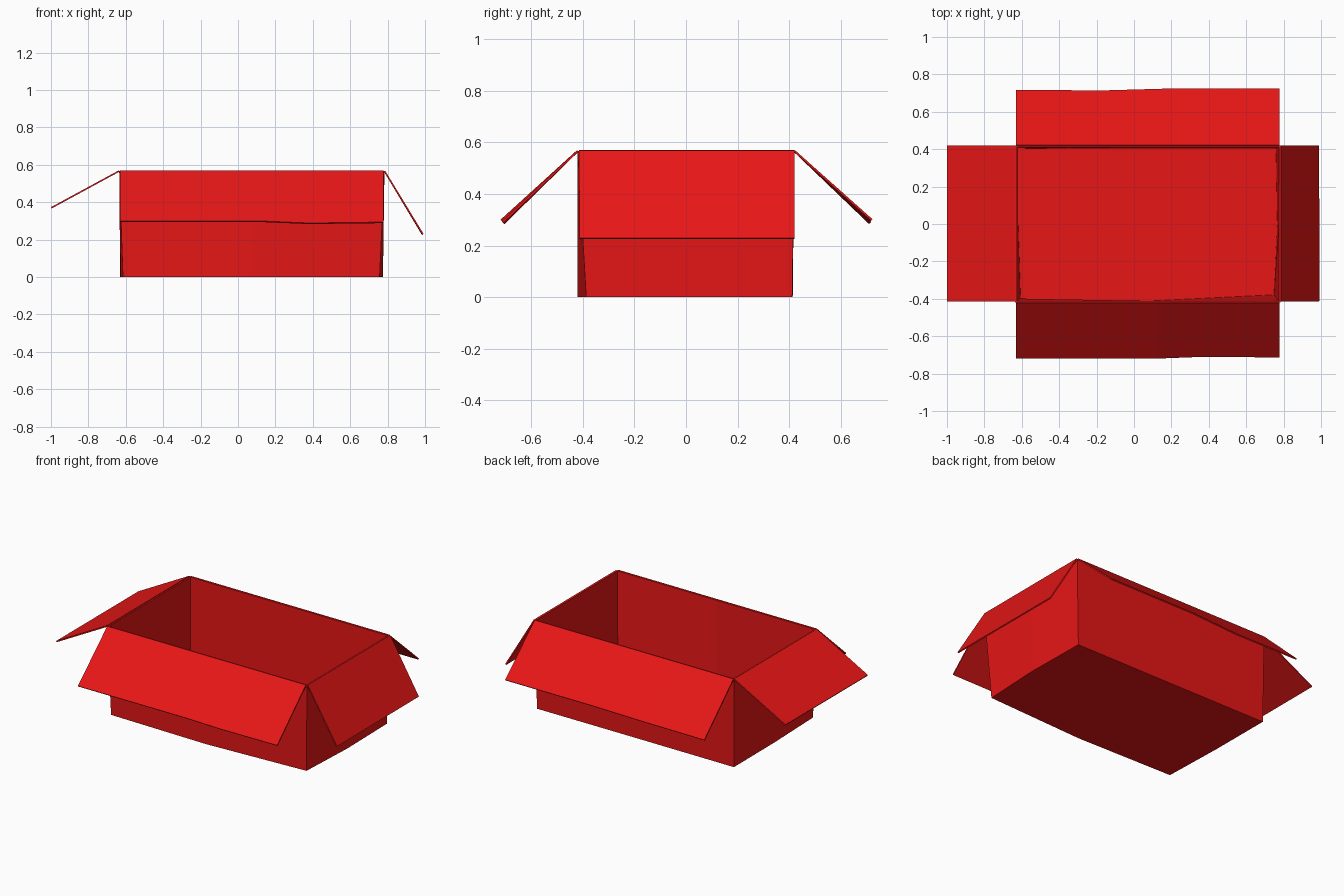
import bpy, bmesh

if "Cube" in bpy.data.objects:
    bpy.data.objects.remove(bpy.data.objects["Cube"])

red = bpy.data.materials.new("red_card")
red.diffuse_color = (0.8, 0.008, 0.008, 1)
red.use_nodes = True
red.node_tree.nodes["Principled BSDF"].inputs["Base Color"].default_value = red.diffuse_color


def sheet(name, verts, faces, thickness, offset):
    """Thin card part: flat faces thickened with a solidify modifier."""
    bm = bmesh.new()
    vs = [bm.verts.new(v) for v in verts]
    for f in faces:
        bm.faces.new([vs[i] for i in f])
    bmesh.ops.recalc_face_normals(bm, faces=bm.faces)
    mesh = bpy.data.meshes.new(name)
    bm.to_mesh(mesh)
    bm.free()
    mesh.materials.append(red)
    ob = bpy.data.objects.new(name, mesh)
    bpy.context.collection.objects.link(ob)
    mod = ob.modifiers.new("card", "SOLIDIFY")
    mod.thickness = thickness
    mod.offset = offset
    mod.use_even_offset = True
    return ob


X0, X1, Y, TOP = -0.635, 0.783, 0.42, 0.567

# Open tray: a rectangular mouth above a slightly narrower, bowed base
base = [(-0.615, -0.408), (0.07, -0.421), (0.757, -0.387), (0.775, 0.0),
        (0.768, 0.412), (0.07, 0.412), (-0.63, 0.414), (-0.628, 0.0)]
mouth = [(X0, -Y), (0.07, -Y), (X1, -Y), (X1, 0), (X1, Y), (0.07, Y), (X0, Y), (X0, 0)]
n = len(base)
verts = [(x, y, 0) for x, y in base] + [(x, y, TOP) for x, y in mouth]
faces = [(i, (i + 1) % n, n + (i + 1) % n, n + i) for i in range(n)]
faces.append(tuple(reversed(range(n))))
tray = sheet("tray", verts, faces, 0.009, -1)
# keep the outer face on the drawn outline
bm = bmesh.new()
bm.from_mesh(tray.data)
floor = min(bm.faces, key=lambda f: f.calc_center_median().z)
if floor.normal.z > 0:
    bmesh.ops.reverse_faces(bm, faces=bm.faces)
bm.to_mesh(tray.data)
bm.free()


def flap(name, hinge, edge):
    """Fold-out flap between a hinge line and a slightly wavy outer edge."""
    k = len(hinge)
    sheet(name, hinge + edge,
          [(i, i + 1, k + i + 1, k + i) for i in range(k - 1)], 0.008, 0)


# Long flaps
xs_front = [-0.632, 0.12, 0.38, 0.777]
flap("front_flap", [(x, -Y, TOP) for x in xs_front],
     [(x, y, z) for x, y, z in zip(xs_front, [-0.717, -0.717, -0.707, -0.711],
                                   [0.297, 0.297, 0.286, 0.291])])
xs_back = [-0.632, -0.18, 0.17, 0.777]
flap("back_flap", [(x, Y, TOP) for x in xs_back],
     [(x, y, z) for x, y, z in zip(xs_back, [0.715, 0.711, 0.721, 0.721],
                                   [0.288, 0.288, 0.299, 0.299])])

# Short flaps
flap("left_flap", [(X0, -0.415, TOP), (X0, Y, TOP)],
     [(-0.998, -0.415, 0.37), (-0.998, Y, 0.37)])
flap("right_flap", [(X1, -0.415, TOP), (X1, Y, TOP)],
     [(0.989, -0.413, 0.228), (0.986, Y, 0.228)])
